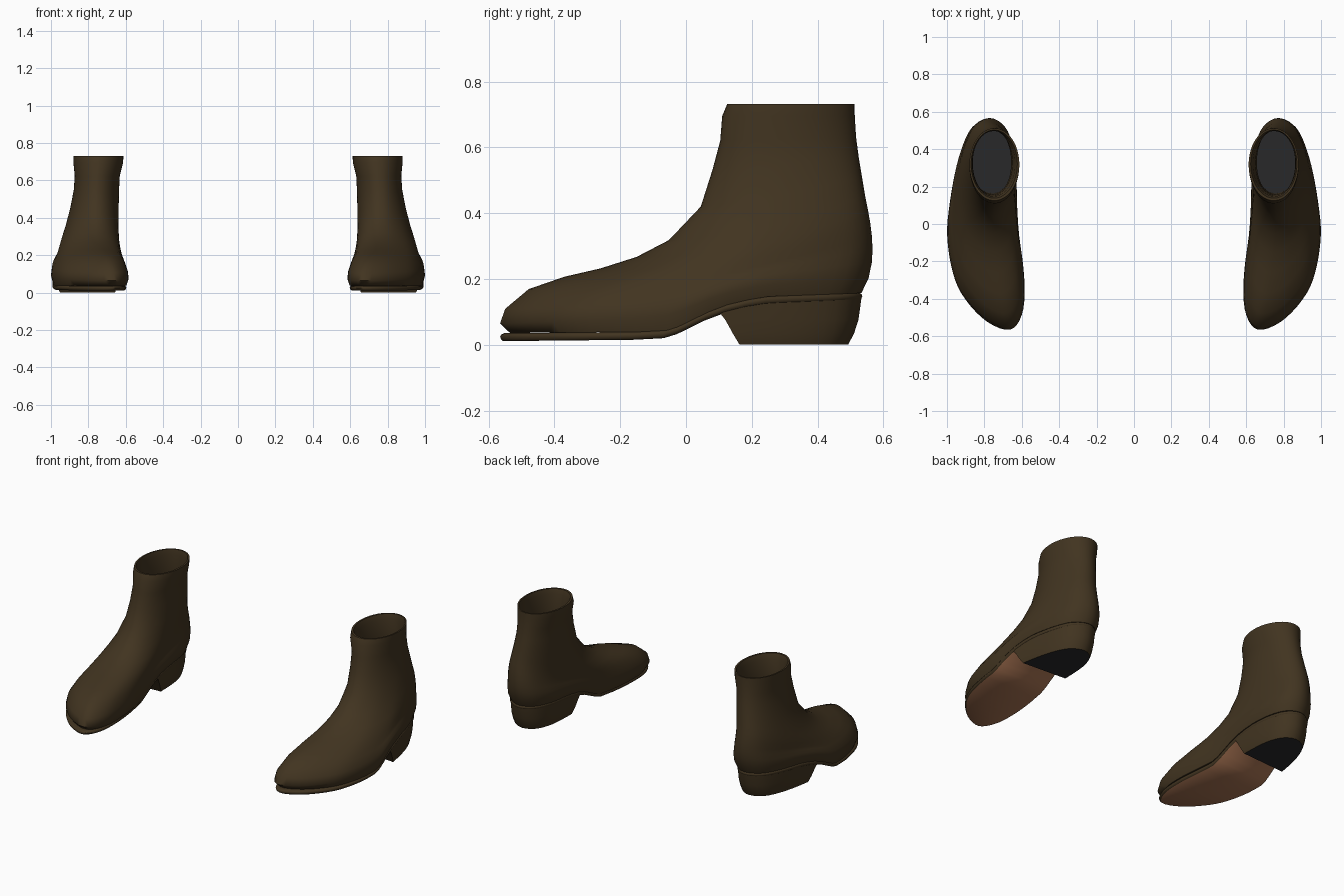
import bpy, bmesh, math
from mathutils import Vector

cube = bpy.data.objects.get("Cube")
if cube:
    bpy.data.objects.remove(cube)


def material(name, rgb):
    m = bpy.data.materials.new(name)
    m.use_nodes = True
    m.diffuse_color = (*rgb, 1)
    m.node_tree.nodes["Principled BSDF"].inputs["Base Color"].default_value = (*rgb, 1)
    return m


LEATHER = material("dark brown leather", (0.053, 0.034, 0.0145))
TAN = material("tan sole", (0.39, 0.172, 0.085))
GREY = material("dark grey", (0.022, 0.022, 0.023))

# Footprint of the left boot, from the toe round the outer side to the heel and back
FOOT = [(.68, -.56), (.78, -.515), (.87, -.43), (.936, -.33), (.975, -.2), (.993, -.05),
        (.985, .08), (.955, .27), (.915, .42), (.86, .525), (.77, .57), (.69, .53),
        (.645, .43), (.628, .3), (.622, .1), (.612, -.05), (.592, -.2), (.583, -.33),
        (.59, -.45), (.625, -.535)]
# Height of the welt along the foot
WELT = [(-.56, .033), (-.16, .037), (-.05, .043), (0, .068), (.08, .107),
        (.15, .13), (.25, .146), (.54, .157)]


def smooth_loop(points, steps):
    """Closed Catmull-Rom curve, scaled to the unit square."""
    pts = [Vector(p) for p in points]
    out = []
    for i in range(len(pts)):
        a, b, c, d = (pts[(i + k) % len(pts)] for k in (-1, 0, 1, 2))
        for s in range(steps):
            t = s / steps
            out.append(0.5 * (2 * b + (c - a) * t + (2 * a - 5 * b + 4 * c - d) * t ** 2
                              + (3 * b - a - 3 * c + d) * t ** 3))
    lo = [min(p[k] for p in out) for k in (0, 1)]
    hi = [max(p[k] for p in out) for k in (0, 1)]
    return [tuple((p[k] - lo[k]) / (hi[k] - lo[k]) for k in (0, 1)) for p in out]


UNIT = smooth_loop(FOOT, 3)
N = len(UNIT)


def mix(a, b, t):
    return a + (b - a) * t


def welt(y):
    y = min(max(y, WELT[0][0]), WELT[-1][0])
    for (y0, z0), (y1, z1) in zip(WELT, WELT[1:]):
        if y <= y1:
            return mix(z0, z1, (y - y0) / (y1 - y0))


def outline(yf, yb, xi, xo, roundness=0.0):
    """Footprint fitted to a box and blended towards an ellipse."""
    ring = []
    for j, (u, v) in enumerate(UNIT):
        side = 1 if j < N // 2 else -1
        e = 0.5 + side * 0.5 * math.sqrt(max(0, 1 - (2 * v - 1) ** 2))
        ring.append((mix(xi, xo, mix(u, e, roundness)), mix(yf, yb, v), v))
    return ring


def loft(bm, rings):
    """Skin a stack of closed rings and return their vertices."""
    rows = [[bm.verts.new(p) for p in r] for r in rings]
    for a, b in zip(rows, rows[1:]):
        for j in range(len(a)):
            k = (j + 1) % len(a)
            bm.faces.new((a[j], a[k], b[k], b[j]))
    return rows


def strip_cap(bm, row, mat=0):
    """Close a ring with strips running from side to side."""
    n = len(row)
    for j in range(n // 2):
        quad = [row[j], row[j + 1], row[(n - j - 1) % n], row[(n - j) % n]]
        bm.faces.new(list(dict.fromkeys(quad))).material_index = mat


def finish(bm, name, mats, side, angle):
    bmesh.ops.scale(bm, vec=(side, 1, 1), verts=bm.verts)
    bmesh.ops.recalc_face_normals(bm, faces=bm.faces)
    mesh = bpy.data.meshes.new(name)
    bm.to_mesh(mesh)
    bm.free()
    for m in mats:
        mesh.materials.append(m)
    ob = bpy.data.objects.new(name, mesh)
    bpy.context.collection.objects.link(ob)
    bpy.ops.object.select_all(action='DESELECT')
    ob.select_set(True)
    bpy.context.view_layer.objects.active = ob
    bpy.ops.object.shade_smooth_by_angle(angle=math.radians(angle))


# Upper rings: front y, front z, back y, back z, inner x, outer x, roundness, side dip
UPPER = [(-.535, .038, .533, .155, .597, .988, 0, 0),
         (-.565, .066, .555, .2, .585, .999, 0, 0),
         (-.55, .11, .565, .25, .588, .994, .02, .015),
         (-.478, .17, .567, .29, .6, .978, .12, .04),
         (-.37, .207, .565, .33, .61, .966, .26, .052),
         (-.26, .232, .56, .37, .619, .955, .42, .052),
         (-.15, .267, .553, .41, .627, .941, .58, .042),
         (-.052, .318, .545, .45, .633, .922, .75, .03),
         (.045, .42, .535, .51, .636, .896, .9, .01),
         (.08, .53, .525, .57, .636, .878, 1, 0),
         (.104, .62, .517, .63, .632, .873, 1, 0),
         (.11, .695, .513, .695, .614, .88, 1, 0),
         (.125, .731, .512, .731, .613, .88, 1, 0),
         # Rim and lining
         (.138, .731, .503, .731, .624, .871, 1, 0),
         (.148, .7, .497, .7, .636, .864, 1, 0),
         (.152, .6, .5, .6, .65, .862, 1, 0),
         (.158, .45, .508, .45, .655, .87, .9, 0),
         (.163, .19, .52, .19, .652, .885, .8, 0)]


def upper(name, side):
    bm = bmesh.new()
    rings = []
    for i, (yf, zf, yb, zb, xi, xo, w, dip) in enumerate(UPPER):
        follow = max(0, 1 - i / 5)
        ring = []
        for x, y, v in outline(yf, yb, xi, xo, w):
            bend = welt(mix(-.56, .54, v)) - mix(.035, .155, v)
            z = mix(zf, zb, v) + follow * bend - dip * math.sin(math.pi * v)
            ring.append((x, y, z))
        rings.append(ring)
    rows = loft(bm, rings)
    strip_cap(bm, rows[0])
    strip_cap(bm, rows[-1], 1)  # insole
    finish(bm, name, [LEATHER, GREY], side, 60)


def sole(name, side):
    bm = bmesh.new()
    rings = []
    for inset, drop in ((.012, -.002), (.003, .002), (0, .009), (.003, .017), (.009, .022)):
        ring = outline(-.565 + inset, .536 - inset, .597 + inset, .993 - inset)
        rings.append([(x, y, welt(y) - drop) for x, y, v in ring])
    rows = loft(bm, rings)
    strip_cap(bm, rows[0])
    strip_cap(bm, rows[-1], 1)
    finish(bm, name, [LEATHER, TAN], side, 50)


def heel(name, side):
    front, back = .1, .534
    base = [(x, y) for x, y, v in outline(-.562, back, .599, .991) if y > front]
    cx = sum(x for x, y in base) / len(base)
    y0 = min(y for x, y in base)
    rings = []
    # Levels: height (None follows the sole), front y, back y, width
    for z, yf, yb, width in ((None, .098, .534, 1), (.075, .12, .524, .97),
                             (.035, .142, .511, .93), (.008, .158, .497, .89),
                             (.0, .163, .493, .87)):
        ring = []
        for x, y in base:
            yy = mix(yf, yb, (y - y0) / (back - y0))
            ring.append((cx + (x - cx) * width, yy, welt(yy) - .01 if z is None else z))
        rings.append(ring)
    bm = bmesh.new()
    rows = loft(bm, rings)
    bm.faces.new(rows[0])
    bm.faces.new(rows[-1]).material_index = 1
    finish(bm, name, [LEATHER, GREY], side, 40)


for label, side in (("left", 1), ("right", -1)):
    upper(label + "_boot_upper", side)
    sole(label + "_boot_sole", side)
    heel(label + "_boot_heel", side)
